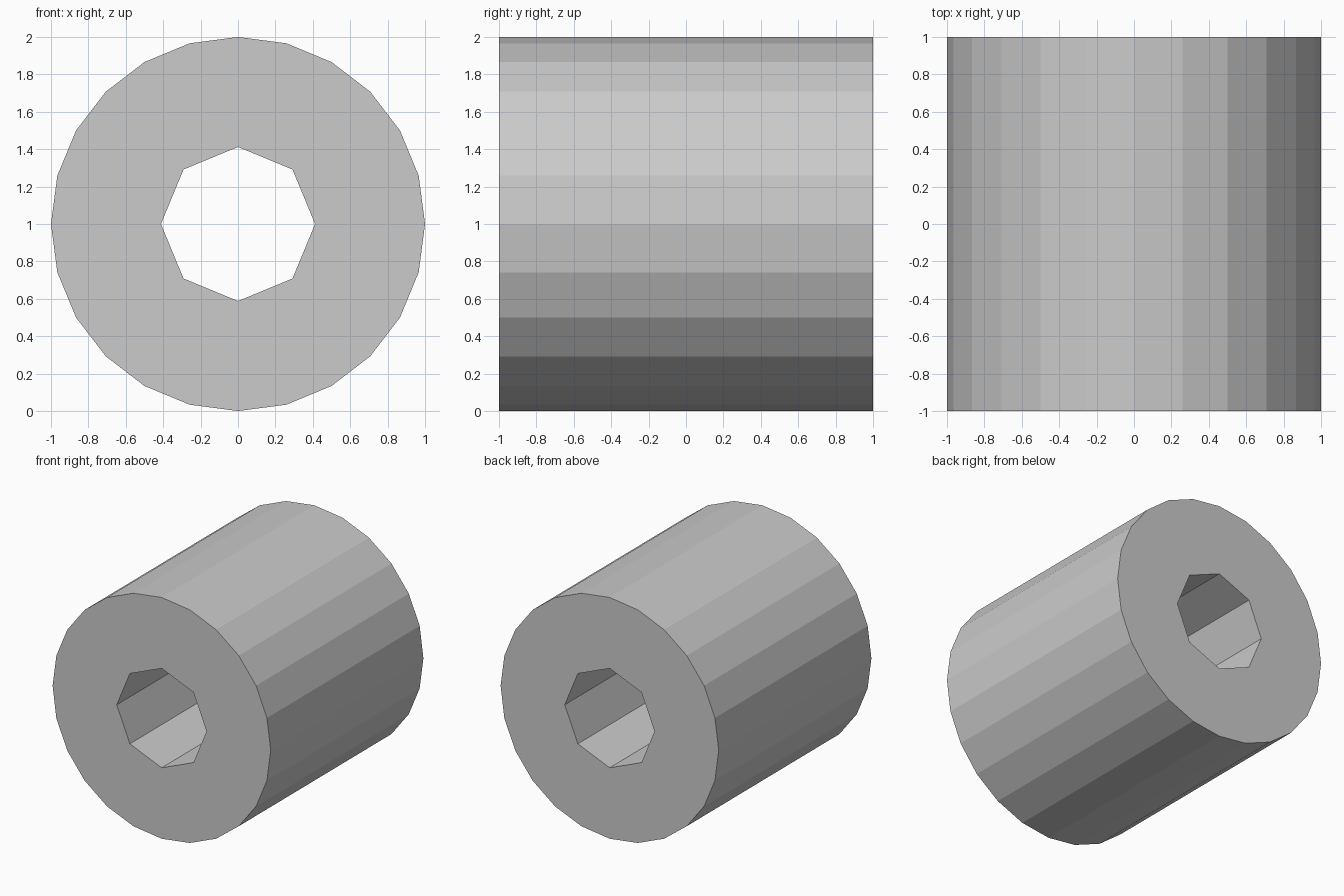
import bpy, bmesh
from math import sin, cos, tau, radians

if "Cube" in bpy.data.objects:
    bpy.data.objects.remove(bpy.data.objects["Cube"])

SIDES, R_OUT, R_BORE, HALF = 24, 1.0, 0.412, 1.0


def bore_radius(a):
    # distance to the edge of an octagon with corners every 45 degrees
    return R_BORE * cos(tau / 16) / cos(a % (tau / 8) - tau / 16)


def ring(bm, y, radius):
    pts = []
    for i in range(SIDES):
        a = tau * i / SIDES
        r = radius(a)
        pts.append(bm.verts.new((r * cos(a), y, 1 + r * sin(a))))
    return pts


# Thick tube: 24-sided outside, octagonal through-bore
bm = bmesh.new()
rings = [ring(bm, -HALF, lambda a: R_OUT), ring(bm, HALF, lambda a: R_OUT),
         ring(bm, HALF, bore_radius), ring(bm, -HALF, bore_radius)]
for k in range(4):
    a, b = rings[k], rings[(k + 1) % 4]
    for i in range(SIDES):
        j = (i + 1) % SIDES
        bm.faces.new((a[i], a[j], b[j], b[i]))
bmesh.ops.recalc_face_normals(bm, faces=bm.faces)
# Merge the coplanar strips so each bore side and end stays clean
bmesh.ops.dissolve_limit(bm, angle_limit=radians(1), verts=bm.verts, edges=bm.edges)

mesh = bpy.data.meshes.new("roller_sleeve")
bm.to_mesh(mesh)
bm.free()
bpy.context.collection.objects.link(bpy.data.objects.new("roller_sleeve", mesh))
